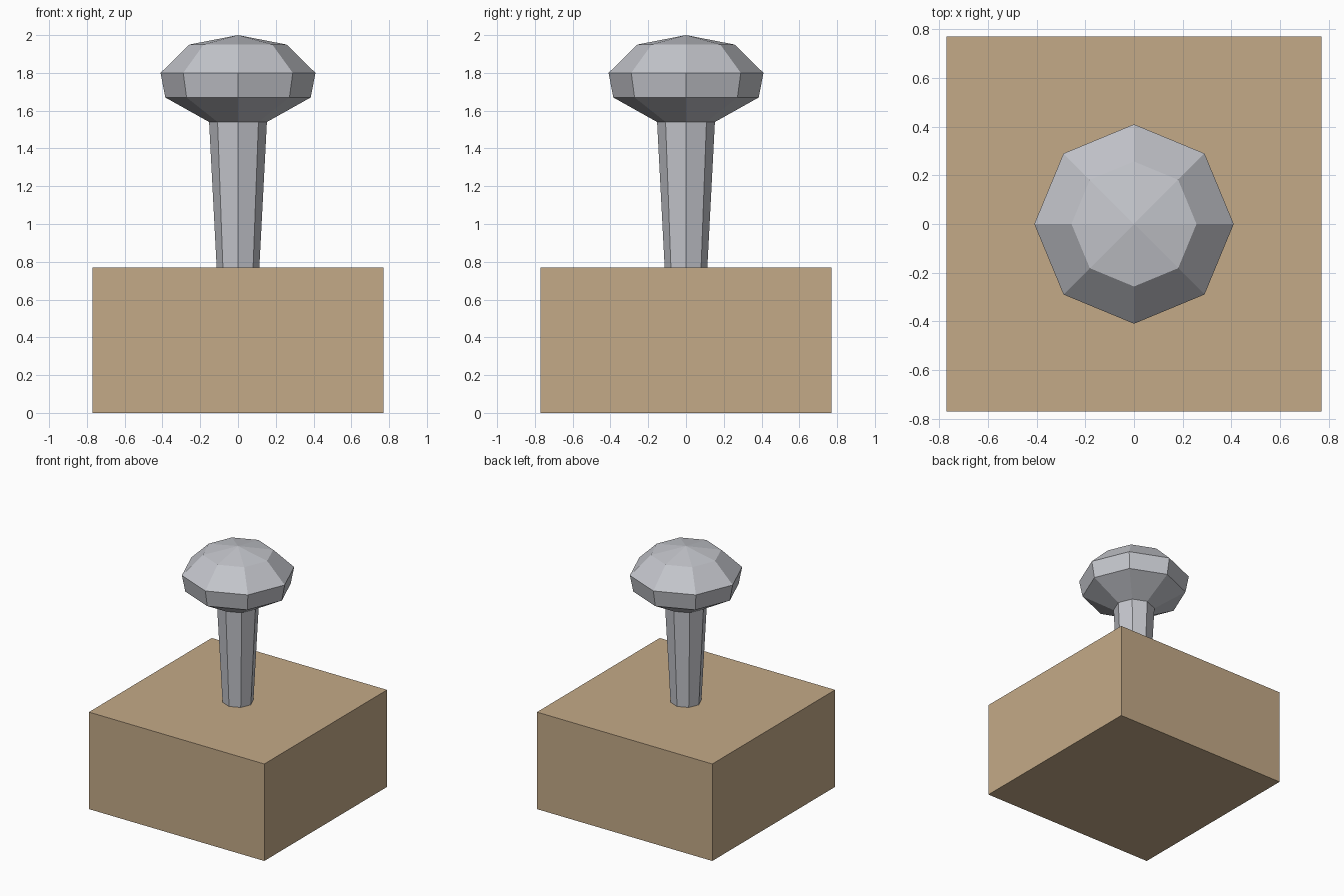
import bpy
import bmesh
from math import cos, sin, tau

if "Cube" in bpy.data.objects:
    bpy.data.objects.remove(bpy.data.objects["Cube"], do_unlink=True)


def make_material(name, rgb):
    mat = bpy.data.materials.new(name)
    mat.use_nodes = True
    mat.diffuse_color = (*rgb, 1)
    mat.node_tree.nodes["Principled BSDF"].inputs["Base Color"].default_value = (*rgb, 1)
    return mat


def lathe(name, profile, sides, mat, phase=0.0):
    """Turn a bottom-to-top (radius, z) profile; radius 0 closes to a point."""
    bm = bmesh.new()
    rings = []
    for r, z in profile:
        count = sides if r else 1
        rings.append([bm.verts.new((r * cos(phase + tau * i / sides),
                                    r * sin(phase + tau * i / sides), z))
                      for i in range(count)])
    for low, high in zip(rings, rings[1:]):
        for i in range(sides):
            j = (i + 1) % sides
            if len(high) == 1:
                bm.faces.new((low[i], low[j], high[0]))
            else:
                bm.faces.new((low[i], low[j], high[j], high[i]))
    # Flat caps on open ends
    bm.faces.new(rings[0][::-1])
    if len(rings[-1]) > 1:
        bm.faces.new(rings[-1])
    mesh = bpy.data.meshes.new(name)
    bm.to_mesh(mesh)
    bm.free()
    mesh.materials.append(mat)
    obj = bpy.data.objects.new(name, mesh)
    bpy.context.collection.objects.link(obj)
    return obj


tan = make_material("tan", (0.55, 0.40, 0.245))
grey = make_material("light grey", (0.55, 0.56, 0.60))

BASE_HALF = 0.77
BASE_TOP = 0.77

# Square block the knob stands on
corner = BASE_HALF * 2 ** 0.5
lathe("base_block", [(corner, 0), (corner, BASE_TOP)], 4, tan, tau / 8)

# Eight-sided stem, widening upward
lathe("stem", [(0.113, BASE_TOP), (0.153, 1.54)], 8, grey)

# Faceted knob with a shallow pointed crown
lathe("knob", [(0.153, 1.54), (0.385, 1.67), (0.41, 1.80), (0.257, 1.95), (0, 2.0)], 8, grey)
